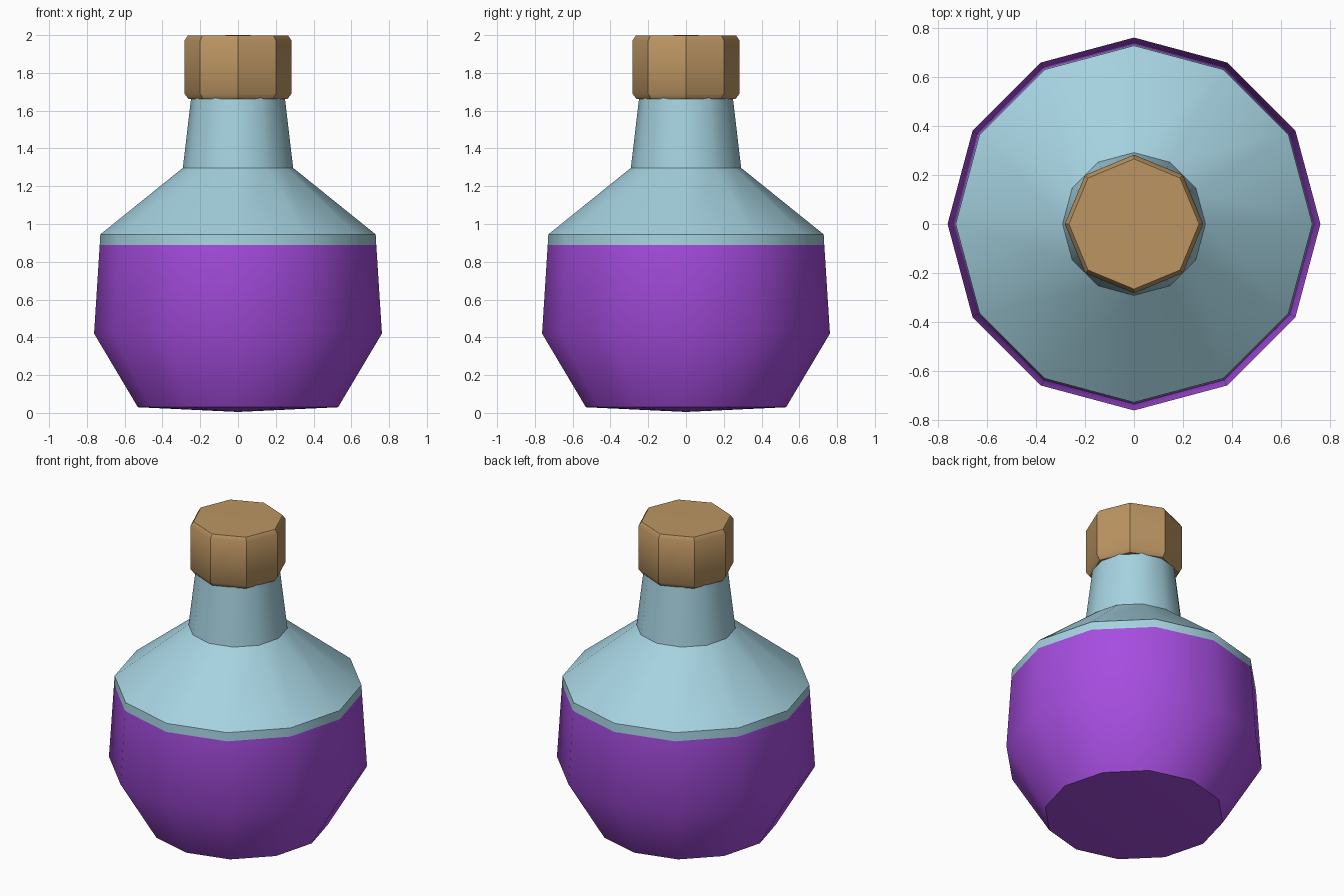
import bpy
import bmesh
from math import cos, sin, tau, radians

cube = bpy.data.objects.get("Cube")
if cube:
    bpy.data.objects.remove(cube, do_unlink=True)


def material(name, colour):
    mat = bpy.data.materials.new(name)
    mat.use_nodes = True
    mat.diffuse_color = (*colour, 1)
    bsdf = next(n for n in mat.node_tree.nodes if n.type == "BSDF_PRINCIPLED")
    bsdf.inputs["Base Color"].default_value = (*colour, 1)
    return mat


def lathe(name, profile, sides, materials, angle):
    """Turn a bottom-to-top (radius, height) profile; radius 0 makes a pole."""
    bm = bmesh.new()
    rings = []
    for r, z in profile:
        if r == 0:
            rings.append([bm.verts.new((0, 0, z))] * sides)
        else:
            rings.append([bm.verts.new((r * cos(tau * i / sides), r * sin(tau * i / sides), z))
                          for i in range(sides)])
    for low, high in zip(rings, rings[1:]):
        for i in range(sides):
            j = (i + 1) % sides
            corners = dict.fromkeys((low[i], low[j], high[j], high[i]))
            bm.faces.new(list(corners))
    if profile[0][0] > 0:
        bm.faces.new(rings[0][::-1])
    if profile[-1][0] > 0:
        bm.faces.new(rings[-1])
    bmesh.ops.recalc_face_normals(bm, faces=bm.faces[:])
    mesh = bpy.data.meshes.new(name)
    bm.to_mesh(mesh)
    bm.free()
    for mat in materials:
        mesh.materials.append(mat)
    obj = bpy.data.objects.new(name, mesh)
    bpy.context.collection.objects.link(obj)
    bpy.ops.object.select_all(action="DESELECT")
    obj.select_set(True)
    bpy.context.view_layer.objects.active = obj
    bpy.ops.object.shade_smooth_by_angle(angle=radians(angle))
    return obj


glass = material("pale blue glass", (0.376, 0.644, 0.745))
liquid = material("purple liquid", (0.38, 0.074, 0.74))
cork = material("tan cork", (0.50, 0.30, 0.123))

# Bottle: shallow pointed base, belly, shoulder and tapering neck
fill_level = 0.89
bottle = lathe("bottle", [(0, 0.005), (0.53, 0.03), (0.762, 0.42), (0.732, fill_level),
                          (0.729, 0.945), (0.292, 1.297), (0.242, 1.72)],
               12, [glass, liquid], 40)

# Liquid fills everything below the fill level
for face in bottle.data.polygons:
    face.material_index = int(face.center.z < fill_level)

# Stopper: octagonal, with narrow chamfers at both ends
lathe("stopper", [(0, 1.655), (0.262, 1.662), (0.283, 1.69),
                  (0.283, 1.972), (0.266, 1.997), (0, 2.0)], 8, [cork], 35)
